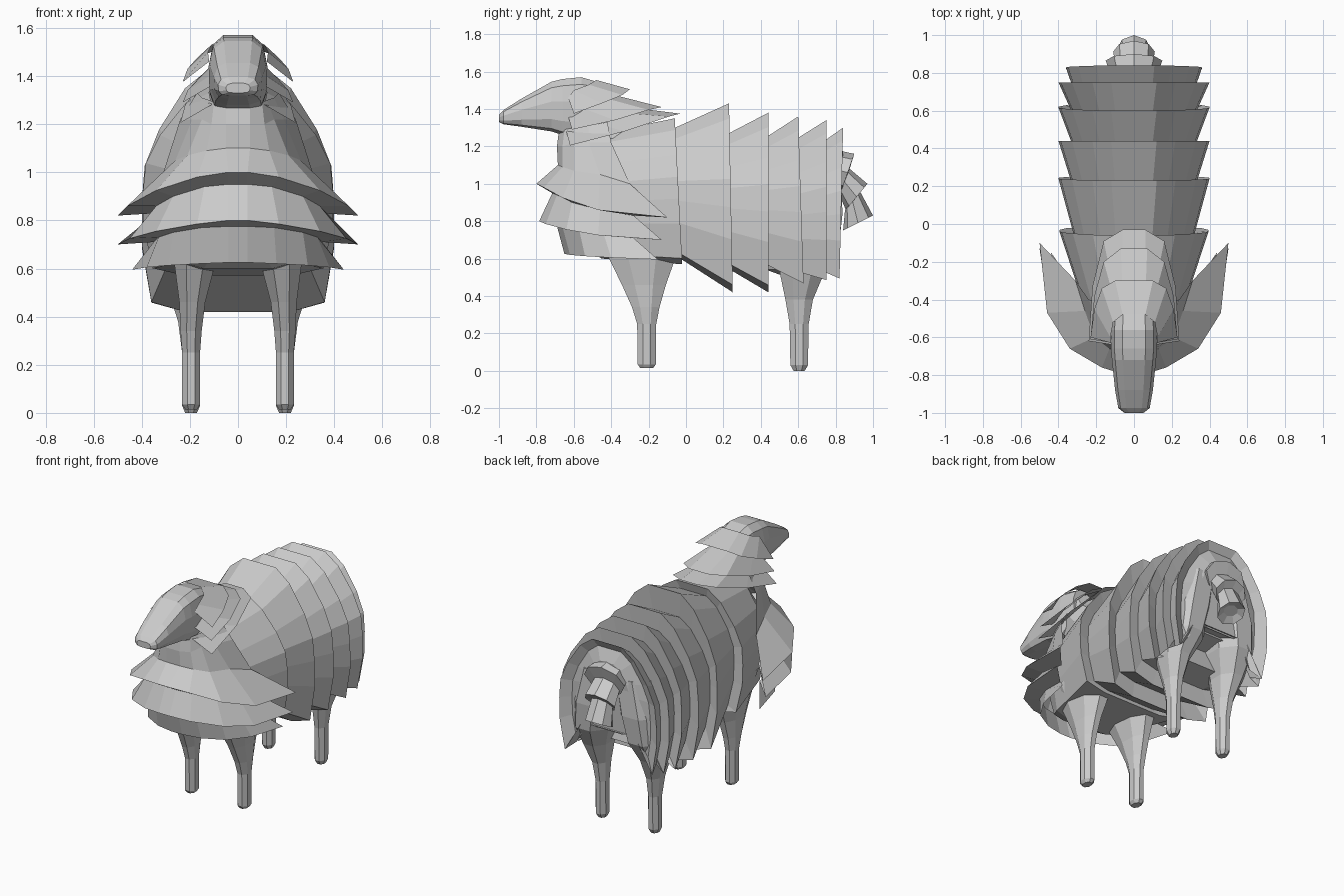
import bpy, bmesh, math

wool = bpy.data.materials.new("light_grey")
wool.diffuse_color = (0.6, 0.6, 0.6, 1)


def loft(name, rows, closed=True, flip=False):
    """Skin a list of point rows; closed rows get end caps."""
    bm = bmesh.new()
    vs = [[bm.verts.new(p) for p in row] for row in rows]
    n = len(vs[0])
    for a, b in zip(vs, vs[1:]):
        for i in range(n if closed else n - 1):
            j = (i + 1) % n
            q = (a[i], b[i], b[j], a[j])
            bm.faces.new(q[::-1] if flip else q)
    if closed:
        bm.faces.new(vs[0])
        bm.faces.new(vs[-1])
        bmesh.ops.recalc_face_normals(bm, faces=bm.faces[:])
    me = bpy.data.meshes.new(name)
    bm.to_mesh(me)
    bm.free()
    me.materials.append(wool)
    ob = bpy.data.objects.new(name, me)
    bpy.context.collection.objects.link(ob)
    return ob


def mirror_row(half):
    """Half row running out from the centre -> full row from -x to +x."""
    left = [(-x, y, z) for x, y, z in reversed(half) if x > 0.001]
    return left + list(half)


SECTION = [(.3, 0), (.55, .08), (.82, .25), (.97, .4), (1, .55), (1, .72), (.9, .96), (.55, 1)]


def body_ring(yt, yb, zt, zb, w, lift=0):
    half = []
    for k, (fx, t) in enumerate(SECTION):
        z = zt + (zb - zt) * t + (lift if k == len(SECTION) - 1 else 0)
        half.append((fx * w, yt + (yb - yt) * t, z))
    return half + [(-x, y, z) for x, y, z in reversed(half)]


def oval(cx, cy, z, rx, ry, n=8):
    return [(cx + rx * math.cos(math.tau * (i + .5) / n) * 1.06,
             cy + ry * math.sin(math.tau * (i + .5) / n) * 1.06, z) for i in range(n)]


def tilted(y1, z1, y2, z2, rx, n=8):
    """Ring in a plane containing x, spanning from one y,z point to another."""
    r = []
    for i in range(n):
        a = math.tau * i / n
        t = .5 - .5 * math.cos(a)
        r.append((rx * math.sin(a), y1 + (y2 - y1) * t, z1 + (z2 - z1) * t))
    return r


# Body: wool bands flaring towards the rear, arched between the hind legs
loft("wool_body", [body_ring(*p) for p in [
    (-.62, -.56, 1.08, .66, .18),
    (-.45, -.45, 1.27, .60, .26),
    (-.06, -.02, 1.35, .57, .395),
    (-.08, -.03, 1.29, .60, .32),
    (.23, .25, 1.43, .42, .40),
    (.21, .22, 1.26, .55, .33),
    (.44, .44, 1.38, .42, .40),
    (.43, .43, 1.25, .54, .33),
    (.60, .63, 1.36, .43, .40, .12),
    (.59, .60, 1.24, .50, .33, .18),
    (.75, .75, 1.34, .45, .40, .25),
    (.74, .74, 1.23, .50, .33, .22),
    (.84, .82, 1.30, .46, .36, .25),
    (.81, .78, 1.25, .52, .29, .20),
    (.84, .81, 1.17, .70, .17, .0)]])

# Chest bib: three flared tiers, pointed at the sides
loft("chest_bib", [mirror_row(r) for r in [
    [(.05, -.68, 1.28), (.10, -.65, 1.29), (.12, -.60, 1.30), (.15, -.52, 1.31), (.17, -.42, 1.33)],
    [(.05, -.69, 1.20), (.11, -.66, 1.20), (.15, -.60, 1.22), (.19, -.52, 1.22), (.24, -.40, 1.22)],
    [(.05, -.685, 1.10), (.13, -.66, 1.09), (.21, -.60, 1.07), (.26, -.46, 1.05), (.31, -.30, 1.00)],
    [(.04, -.80, 1.00), (.17, -.76, .98), (.34, -.66, .925), (.46, -.47, .86), (.50, -.10, .82)],
    [(.04, -.715, .95), (.14, -.69, .94), (.27, -.61, .90), (.34, -.46, .86), (.34, -.28, .83)],
    [(.04, -.785, .80), (.17, -.75, .785), (.34, -.64, .755), (.45, -.47, .725), (.50, -.13, .70)],
    [(.04, -.69, .775), (.15, -.66, .77), (.27, -.57, .75), (.33, -.44, .73), (.35, -.28, .71)],
    [(.04, -.65, .625), (.16, -.62, .62), (.29, -.54, .613), (.38, -.40, .605), (.44, -.15, .595)],
]], closed=False)

# Neck and head
loft("neck", [tilted(*p) for p in [
    (-.60, 1.45, -.44, 1.52, .105),
    (-.62, 1.30, -.36, 1.42, .115),
    (-.60, 1.22, -.24, 1.34, .125),
    (-.56, 1.12, -.14, 1.26, .15)]])


def head_ring(y, zt, zb, w):
    h = zt - zb
    half = [(w * .5, y, zt), (w * .85, y, zt - h * .12), (w, y, zt - h * .4),
            (w * .97, y, zb + h * .25), (w * .8, y, zb + h * .06), (w * .4, y, zb)]
    return half + [(-x, a, z) for x, a, z in reversed(half)]


loft("head", [head_ring(*p) for p in [
    (-1.0, 1.37, 1.33, .05),
    (-.975, 1.395, 1.318, .083),
    (-.88, 1.455, 1.305, .10),
    (-.72, 1.545, 1.28, .117),
    (-.66, 1.56, 1.26, .122),
    (-.56, 1.57, 1.25, .122),
    (-.44, 1.535, 1.34, .11)]])

# Three wool collars hanging behind the head
COLLARS = [
    ("upper", [(.06, -.48, 1.555), (.11, -.52, 1.53), (.125, -.60, 1.50), (.12, -.63, 1.46)],
     [(.10, -.30, 1.505), (.17, -.34, 1.475), (.21, -.45, 1.43), (.23, -.60, 1.375)]),
    ("middle", [(.06, -.385, 1.475), (.10, -.42, 1.455), (.12, -.54, 1.40), (.11, -.63, 1.36)],
     [(.07, -.13, 1.41), (.16, -.20, 1.395), (.21, -.38, 1.34), (.23, -.61, 1.29)]),
    ("lower", [(.06, -.27, 1.405), (.11, -.34, 1.38), (.12, -.50, 1.33), (.11, -.64, 1.28)],
     [(.06, -.03, 1.375), (.16, -.09, 1.36), (.22, -.33, 1.28), (.24, -.62, 1.205)]),
]
for nm, inner, outer in COLLARS:
    loft(nm + "_collar", [mirror_row(inner), mirror_row(outer)], closed=False, flip=True)

# Legs: straight shanks widening into the wool
for side, s in (("right", 1), ("left", -1)):
    loft("front_leg_" + side, [oval(s * x, y, z, a, b) for x, y, z, a, b in [
        (.195, -.21, .015, .025, .035), (.195, -.21, .035, .038, .05),
        (.195, -.21, .25, .038, .052), (.195, -.215, .34, .045, .075),
        (.19, -.225, .46, .055, .12), (.18, -.235, .61, .085, .185),
        (.17, -.25, .75, .13, .22)]])
    loft("hind_leg_" + side, [oval(s * x, y, z, a, b) for x, y, z, a, b in [
        (.195, .605, .0, .025, .03), (.195, .605, .03, .038, .048),
        (.195, .605, .25, .038, .052), (.20, .605, .38, .050, .075),
        (.21, .62, .52, .085, .12), (.195, .66, .66, .13, .16),
        (.17, .68, .84, .15, .16), (.12, .69, 1.08, .14, .14)]])

# Tail: three flared tiers curling downward
loft("tail", [tilted(*p) for p in [
    (.76, 1.19, .76, .98, .11),
    (.90, 1.16, .83, .96, .15),
    (.875, 1.08, .82, .94, .10),
    (.97, 1.00, .855, .86, .11),
    (.93, .96, .85, .86, .08),
    (1.0, .83, .84, .75, .09),
    (.95, .83, .88, .79, .05)]])
